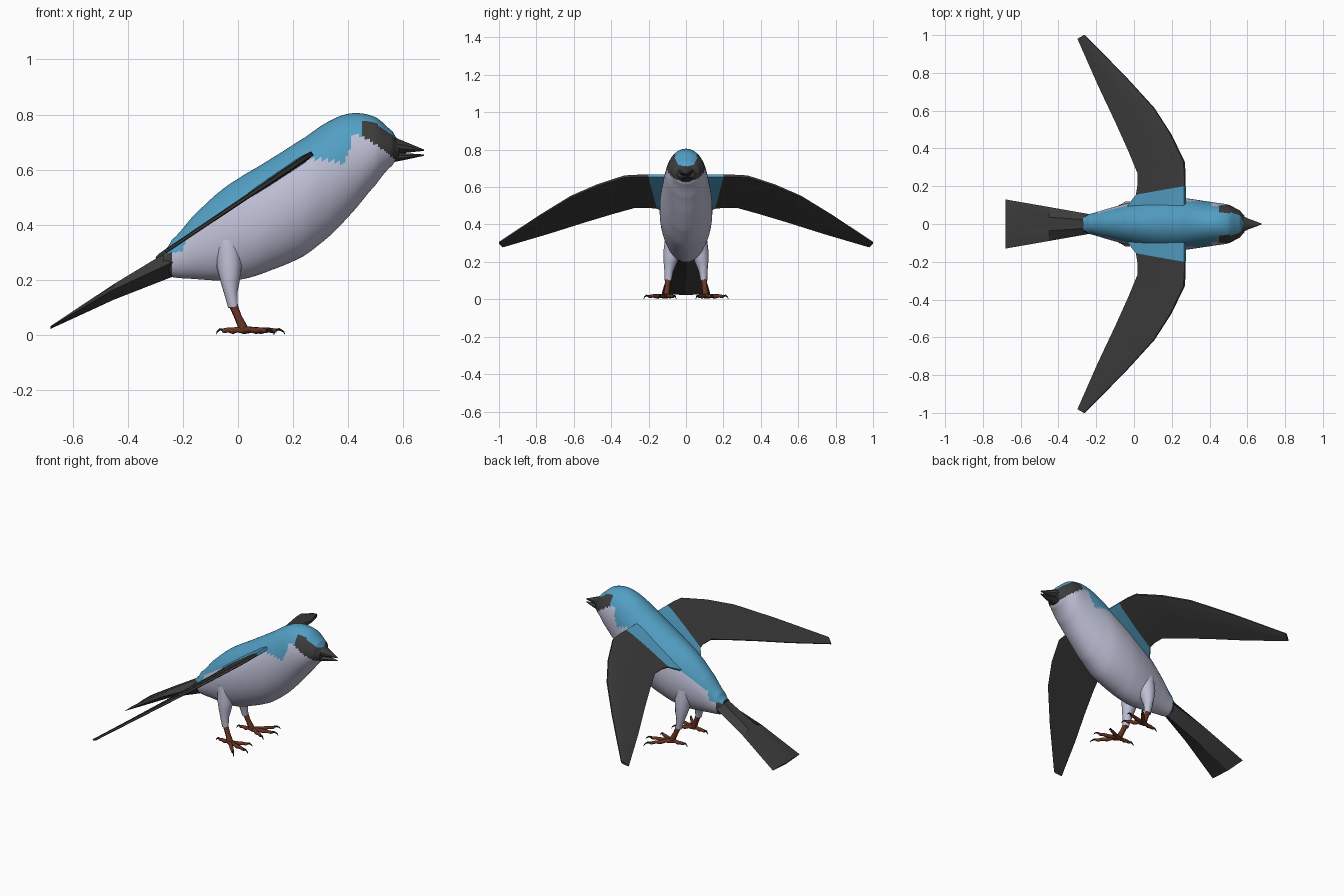
import bpy, bmesh, math
from mathutils import Vector

if "Cube" in bpy.data.objects:
    bpy.data.objects.remove(bpy.data.objects["Cube"])


def material(name, rgb):
    m = bpy.data.materials.new(name)
    m.diffuse_color = (*rgb, 1)
    m.use_nodes = True
    m.node_tree.nodes["Principled BSDF"].inputs["Base Color"].default_value = m.diffuse_color
    return m


BLUE = material("blue plumage", (0.085, 0.345, 0.55))
GREY = material("pale grey plumage", (0.51, 0.52, 0.66))
DARK = material("charcoal feathers", (0.046, 0.046, 0.046))
RUST = material("rust skin", (0.14, 0.034, 0.016))
CLAW = material("black claw", (0.02, 0.02, 0.02))


def loft(name, rings, mats, rule=None, angle=35):
    """Skin a list of equal rings, cap both ends, colour faces by a rule."""
    bm = bmesh.new()
    vs = [[bm.verts.new(p) for p in r] for r in rings]
    n = len(rings[0])
    for a, b in zip(vs, vs[1:]):
        for i in range(n):
            j = (i + 1) % n
            bm.faces.new((a[i], a[j], b[j], b[i]))
    bm.faces.new(vs[0])
    bm.faces.new(vs[-1])
    bmesh.ops.recalc_face_normals(bm, faces=bm.faces)
    if rule:
        for f in bm.faces:
            f.material_index = rule(f.calc_center_median())
    me = bpy.data.meshes.new(name)
    bm.to_mesh(me)
    bm.free()
    for m in mats:
        me.materials.append(m)
    ob = bpy.data.objects.new(name, me)
    bpy.context.collection.objects.link(ob)
    bpy.ops.object.select_all(action='DESELECT')
    ob.select_set(True)
    bpy.context.view_layer.objects.active = ob
    bpy.ops.object.shade_smooth_by_angle(angle=math.radians(angle))
    return ob


def oval(x, top, bot, hw, n):
    """Upright oval ring at station x."""
    c, h = (top + bot) / 2, (top - bot) / 2
    return [(x, hw * math.sin(2 * math.pi * i / n), c + h * math.cos(2 * math.pi * i / n))
            for i in range(n)]


def tube(name, pts, mat, sides=8):
    """Round limb through (x, y, z, radius) points."""
    rings = []
    for k, p in enumerate(pts):
        a, b = pts[max(k - 1, 0)], pts[min(k + 1, len(pts) - 1)]
        d = (Vector(b[:3]) - Vector(a[:3])).normalized()
        q = d.to_track_quat('Z', 'Y')
        rings.append([Vector(p[:3]) + q @ Vector((p[3] * math.cos(t), p[3] * math.sin(t), 0))
                      for t in (2 * math.pi * i / sides for i in range(sides))])
    return loft(name, rings, [mat], angle=50)


def lerp(table, x):
    if x <= table[0][0]:
        return table[0][1]
    for (x0, z0), (x1, z1) in zip(table, table[1:]):
        if x <= x1:
            return z0 + (z1 - z0) * (x - x0) / (x1 - x0)
    return table[-1][1]


def wing_z(x):
    return 0.66 - 0.67 * (0.27 - x)


# Body and head: smooth curve through x, top, bottom, half width
stations = [Vector(s) for s in (
    (-.27, .305, .235, .04), (-.24, .345, .21, .052), (-.16, .435, .203, .075),
    (-.06, .525, .197, .103), (.02, .58, .203, .122), (.12, .64, .235, .138),
    (.24, .715, .287, .14), (.34, .78, .365, .127), (.42, .805, .45, .115),
    (.50, .79, .545, .102), (.56, .74, .615, .072), (.585, .705, .64, .045))]
rings = []
for k in range(len(stations) - 1):
    p0, p1 = stations[max(k - 1, 0)], stations[k]
    p2, p3 = stations[k + 1], stations[min(k + 2, len(stations) - 1)]
    for s in range(8):
        t = s / 8
        # x stays linear so the stations never fold over
        p = 0.5 * (2 * p1 + (p2 - p0) * t + (2 * p0 - 5 * p1 + 4 * p2 - p3) * t * t
                   + (3 * p1 - p0 - 3 * p2 + p3) * t ** 3)
        p[0] = p1[0] + (p2[0] - p1[0]) * t
        rings.append(oval(*p, 64))
rings.append(oval(*stations[-1], 64))

BLUE_EDGE = [(-.28, .29), (-.235, .30), (-.2, .30), (-.19, .355), (.26, .655), (.28, .64),
             (.33, .635), (.37, .62), (.40, .645), (.412, .72), (.45, .725)]
MASK_TOP = [(.445, .745), (.455, .775), (.49, .775), (.58, .71)]
MASK_LOW = [(.445, .73), (.47, .71), (.53, .67), (.57, .635)]


def plumage(c):
    if c.x > .445:
        if c.z > lerp(MASK_TOP, c.x):
            return 0
        return 2 if c.z > lerp(MASK_LOW, c.x) else 1
    if c.z > lerp(BLUE_EDGE, c.x):
        return 0
    return 2 if c.x < -.235 else 1


loft("body", rings, [BLUE, GREY, DARK], plumage)

# Beak halves
loft("upper_beak", [oval(.555, .722, .655, .055, 10), oval(.60, .704, .66, .032, 10),
                    oval(.675, .673, .668, .003, 10)], [DARK])
loft("lower_beak", [oval(.555, .668, .625, .045, 10), oval(.60, .66, .634, .028, 10),
                    oval(.675, .655, .65, .003, 10)], [DARK])


# Tail: folded wedge that widens and flattens to a straight end
def tail_ring(x, hw, ridge, edge, keel):
    return [(x, -hw, edge), (x, -hw * .4, ridge), (x, 0, ridge - .004), (x, hw * .4, ridge),
            (x, hw, edge), (x, 0, keel)]


loft("tail", [tail_ring(-.235, .052, .315, .265, .212), tail_ring(-.45, .09, .185, .165, .128),
              tail_ring(-.68, .13, .032, .03, .022)], [DARK], angle=20)

# Wings: lead x, lead y, trail x, trail y, half thickness
WING = [(.27, .0, -.06, .0, .016), (.27, .11, -.03, .10, .014), (.27, .20, .012, .155, .012),
        (.27, .26, .02, .20, .012), (.265, .33, .02, .27, .011), (.195, .475, -.03, .39, .010),
        (.105, .615, -.10, .545, .009), (-.05, .785, -.19, .735, .008),
        (-.262, 1.0, -.298, .98, .007)]
for side, s in (("left", 1), ("right", -1)):
    wing = []
    for lx, ly, tx, ty, h in WING:
        ring = []
        for f, k in ((0, .6), (.12, 1), (.55, .9), (1, .35), (1, -.35), (.55, -.9), (.12, -1), (0, -.6)):
            x, y = lx + (tx - lx) * f, ly + (ty - ly) * f
            ring.append((x - .55 * h * k, s * y, wing_z(x) + .83 * h * k))
        wing.append(ring)
    loft(side + "_wing", wing, [BLUE, DARK],
         lambda c: 0 if abs(c.y) < .155 + .17 * max(c.x, 0) else 1, angle=30)

    # Feathered thigh and bare shin
    tube(side + "_thigh", [(-.035, s * .065, .34, .045), (-.032, s * .075, .25, .046),
                           (-.028, s * .086, .19, .034), (-.026, s * .092, .15, .024),
                           (-.018, s * .096, .10, .018)], GREY, 14)
    tube(side + "_shin", [(-.02, s * .096, .115, .016), (0, s * .10, .065, .014),
                          (.022, s * .106, .018, .018)], RUST)

    # Toes with knuckles and hooked claws
    for i, (tx, ty) in enumerate(((.165, .145), (.125, .222), (.13, .055), (-.075, .10))):
        def at(f, z, r):
            return (.022 + (tx - .022) * f, s * (.108 + (ty - .108) * f), z, r)
        tube(f"{side}_toe_{i + 1}", [at(0, .017, .014), at(.25, .019, .010), at(.42, .015, .012),
                                     at(.6, .018, .009), at(.74, .015, .009), at(.82, .015, .006)], RUST)
        tube(f"{side}_claw_{i + 1}", [at(.78, .018, .006), at(.9, .020, .005), at(1, .012, .003),
                                      at(1.04, .002, .001)], CLAW, 6)
